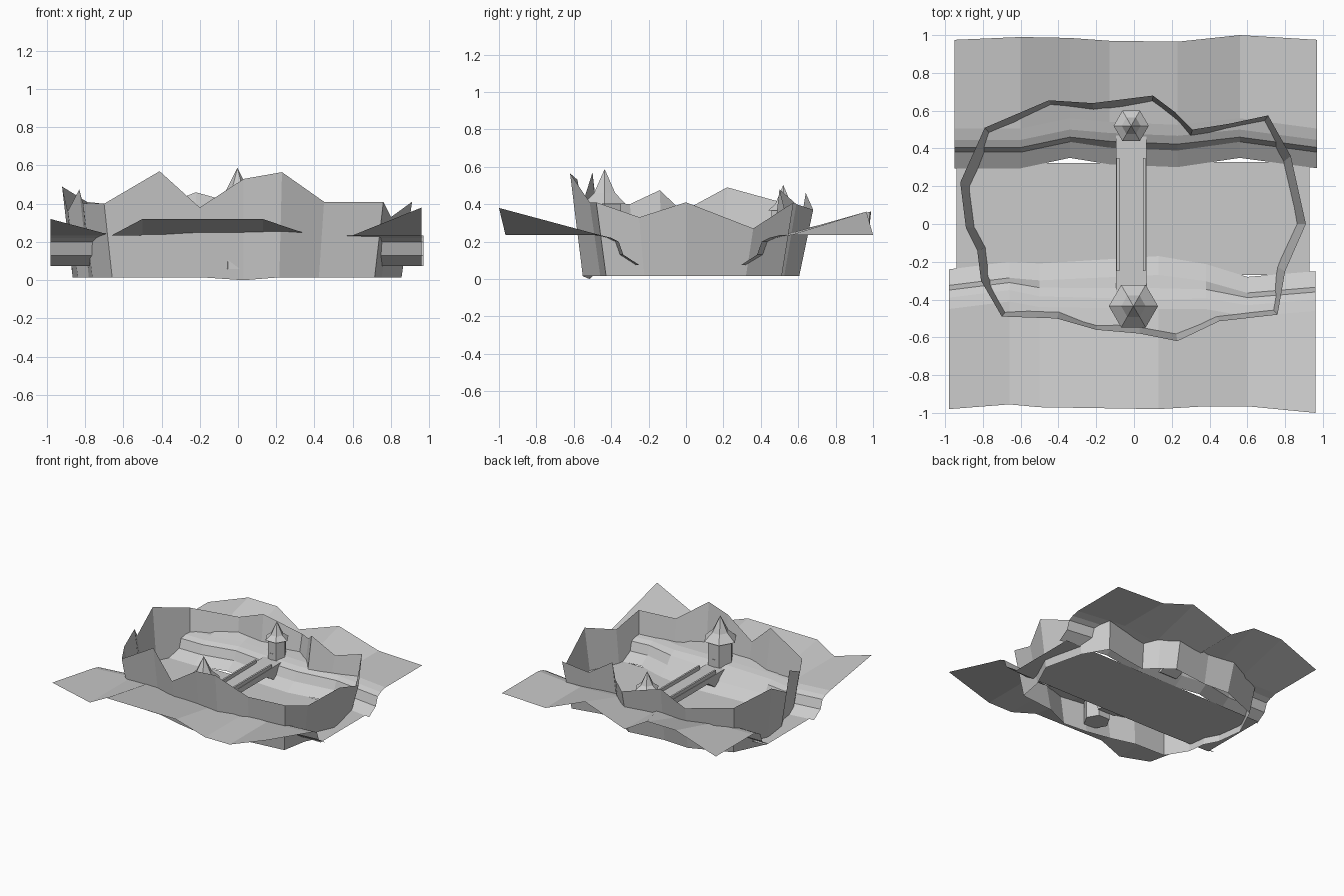
import bpy, bmesh, math
from mathutils import Matrix

if "Cube" in bpy.data.objects:
    bpy.data.objects.remove(bpy.data.objects["Cube"])


def make(name, verts, faces):
    me = bpy.data.meshes.new(name)
    me.from_pydata(verts, [], faces)
    me.update()
    ob = bpy.data.objects.new(name, me)
    bpy.context.collection.objects.link(ob)
    return ob


def grid(name, rows, closed=False):
    """Skin a list of equally long point rows."""
    n = len(rows[0])
    verts = [p for r in rows for p in r]
    count = len(rows) if closed else len(rows) - 1
    faces = []
    for i in range(count):
        j = (i + 1) % len(rows)
        faces += [(i*n + k, j*n + k, j*n + k + 1, i*n + k + 1) for k in range(n - 1)]
    return make(name, verts, faces)


def prism(name, profile, x0, x1):
    """Extrude a y-z profile along x."""
    n = len(profile)
    verts = [(x, y, z) for x in (x0, x1) for y, z in profile]
    faces = [tuple(range(n))[::-1], tuple(range(n, 2*n))]
    faces += [(i, (i + 1) % n, (i + 1) % n + n, i + n) for i in range(n)]
    return make(name, verts, faces)


def box(name, x0, x1, y0, y1, z0, z1):
    return prism(name, [(y0, z0), (y1, z0), (y1, z1), (y0, z1)], x0, x1)


def hex_lathe(name, cx, cy, profile):
    """Six-sided lathe of (radius, z) points."""
    rows = []
    for i in range(6):
        a = math.pi / 3 * i
        rows.append([(cx + r*math.cos(a), cy + r*math.sin(a), z) for r, z in profile])
    ob = grid(name, rows, True)
    bm = bmesh.new()
    bm.from_mesh(ob.data)
    bmesh.ops.remove_doubles(bm, verts=bm.verts, dist=1e-5)
    bmesh.ops.recalc_face_normals(bm, faces=bm.faces)
    bm.to_mesh(ob.data)
    bm.free()
    return ob


# Ground on both sides of the river: meadow that falls over a stepped bank.
# Columns: x, outer edge y, outer edge z, bank shift, softness of the step
STEEP = [(.46, .235), (.40, .22), (.36, .20), (.335, .13), (.25, .075)]
SOFT = [(.46, .235), (.41, .225), (.35, .19), (.28, .14), (.18, .075)]


def ground(name, side, cols, offset):
    rows = []
    for x, yo, zo, shift, soft in cols:
        row = [(x, yo, zo)]
        for (y1, z1), (y2, z2) in zip(STEEP, SOFT):
            y, z = y1 + (y2 - y1)*soft, z1 + (z2 - z1)*soft
            row.append((x, side*(y + offset) + shift, z))
        rows.append(row)
    return grid(name, rows)


ground("south_ground", -1, [
    (-.98, -.98, .32, .01, 0), (-.66, -.955, .235, .05, 0), (-.5, -.97, .32, .02, .3),
    (.13, -.98, .32, .01, 1), (.38, -.965, .235, .01, .4), (.6, -.965, .235, -.03, 0),
    (.96, -1, .38, 0, 0)], 0)
ground("north_ground", 1, [
    (-.95, .975, .235, 0, 0), (-.6, .99, .36, 0, 0), (-.34, .985, .36, .055, 0),
    (-.13, .97, .235, .035, .2), (.23, .965, .36, .02, .2), (.56, 1, .235, .055, 0),
    (.97, .975, .235, 0, 0)], .045)

# River bed
make("river_bed", [(-.94, -.26, .075), (-.5, -.27, .075), (.4, -.27, .075), (.93, -.27, .075),
                   (.93, .33, .075), (-.94, .32, .075)], [(0, 1, 2, 3, 4, 5)])

# Ragged town wall: an open ring leaning outward
RIM = [(-.70, -.49, .40), (-.41, -.50, .57), (-.20, -.56, .38), (.03, -.58, .53),
       (.23, -.62, .565), (.45, -.515, .41), (.76, -.48, .41), (.80, -.25, .33),
       (.91, 0, .41), (.83, .36, .27), (.71, .575, .41), (.50, .53, .36),
       (.31, .50, .48), (.22, .59, .40), (.10, .68, .37), (-.22, .64, .46),
       (-.45, .655, .37), (-.79, .51, .41), (-.92, .22, .49), (-.89, -.02, .36),
       (-.83, -.14, .475), (-.81, -.30, .40)]
grid("town_wall", [[(x*.94, y*.89, 0 if abs(x - .03) < .01 else .015), (x, y, z)]
                   for x, y, z in RIM], True)

# Bridge with haunched ends and two railings
prism("bridge", [(-.36, .205), (.47, .215), (.45, .13), (.38, .10), (.27, .165),
                 (-.15, .165), (-.26, .09), (-.34, .10)], -.095, .065)
for side, x in (("left", -.085), ("right", .055)):
    box(side + "_railing", x - .007, x + .007, -.25, .35, .20, .238)

# Gate towers with flared roofs
for name, cx, cy, rb, z0, ze, roof in (
        ("south", -.003, -.435, .10, .06, .415, [(.13, .40), (.065, .46), (0, .588)]),
        ("north", -.015, .52, .072, .16, .38, [(.093, .367), (.05, .40), (0, .503)])):
    hex_lathe(name + "_tower", cx, cy, [(0, z0), (rb, z0), (rb, ze), (0, ze)])
    hex_lathe(name + "_roof", cx, cy, [(0, roof[0][1])] + roof)
    d = 1 if name == "south" else -1
    face = cy + d*rb*.866
    box(name + "_door", cx - .015, cx + .015, face - .004, face + .004, .2, .265)
